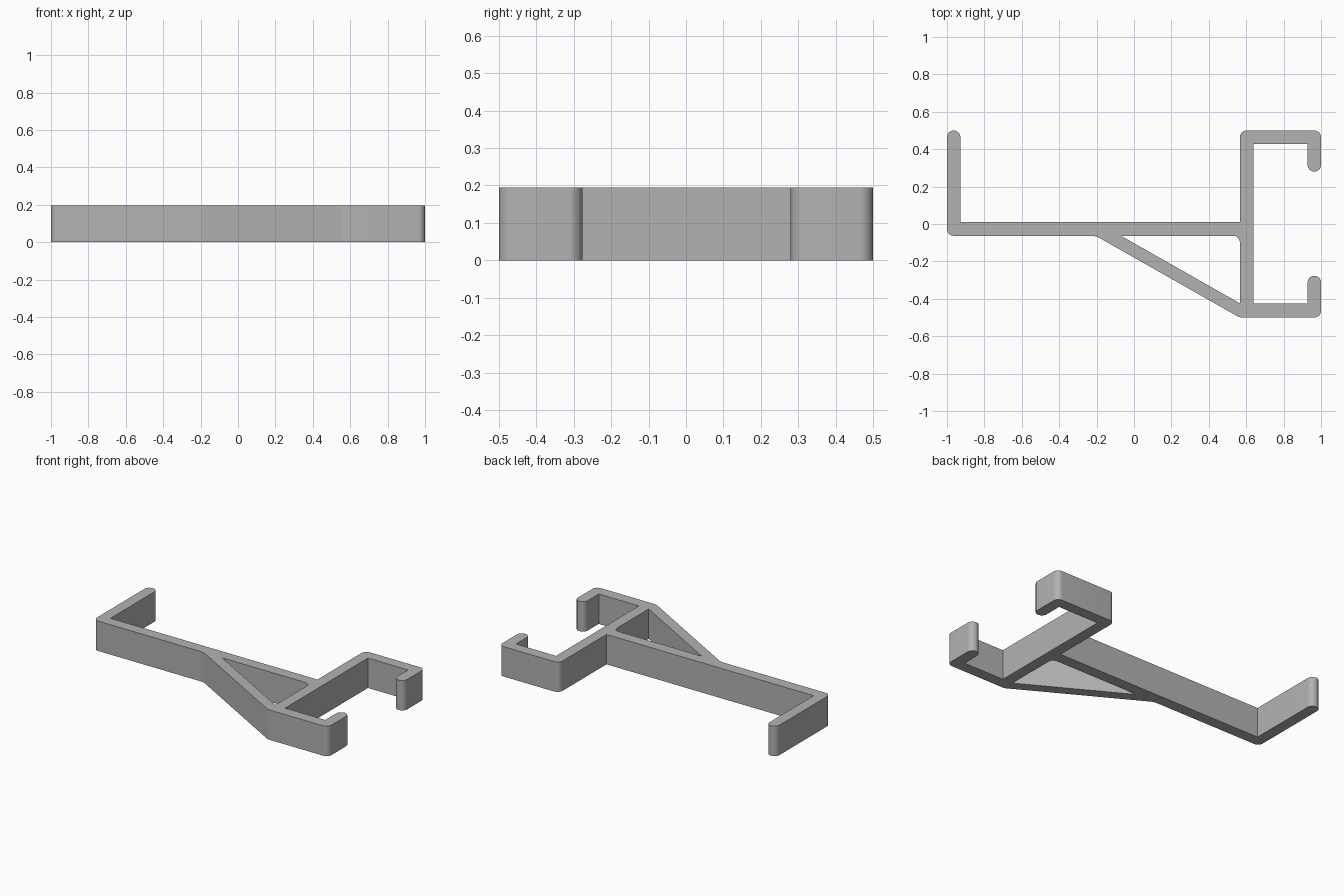
import bpy
from math import radians, tan
from mathutils import Vector

cube = bpy.data.objects.get("Cube")
if cube:
    bpy.data.objects.remove(cube, do_unlink=True)

HEIGHT = 0.195
TIP = 0.0359  # radius of the rounded hook ends

# Corners as (x, y, fillet radius)
clip_outline = [
    (-1, -0.063, 0.036), (-0.205, -0.063, 0.1), (0.565, -0.5, 0.06),
    (1, -0.5, 0.036), (1, -0.277, TIP), (0.928, -0.277, TIP),
    (0.928, -0.426, 0), (0.638, -0.426, 0), (0.638, 0.428, 0),
    (0.928, 0.428, 0), (0.928, 0.28, TIP), (1, 0.28, TIP),
    (1, 0.5, 0.036), (0.566, 0.5, 0.036), (0.566, 0.011, 0),
    (-0.928, 0.011, 0), (-0.928, 0.5, TIP), (-1, 0.5, TIP),
]
brace_opening = [(-0.07, -0.063, 0), (0.566, -0.424, 0), (0.566, -0.063, 0.036)]


def rounded(corners, steps=8):
    """Replace each corner that has a radius with a circular fillet."""
    points = []
    for i, (x, y, radius) in enumerate(corners):
        here = Vector((x, y))
        if not radius:
            points.append(here)
            continue
        before = (Vector(corners[i - 1][:2]) - here).normalized()
        after = (Vector(corners[(i + 1) % len(corners)][:2]) - here).normalized()
        half = before.angle(after) / 2
        start = here + before * radius / tan(half)
        end = here + after * radius / tan(half)
        centre = here + (before + after).normalized() * ((start - here).length_squared + radius ** 2) ** 0.5
        for k in range(steps + 1):
            arm = (start - centre).lerp(end - centre, k / steps)
            points.append(centre + arm.normalized() * radius)
    return points


# Flat profile with the triangular opening, extruded to a solid
curve = bpy.data.curves.new("hook_bracket", "CURVE")
curve.dimensions = "2D"
curve.fill_mode = "BOTH"
curve.extrude = HEIGHT / 2
for corners in (clip_outline, brace_opening):
    points = rounded(corners)
    spline = curve.splines.new("POLY")
    spline.points.add(len(points) - 1)
    for target, p in zip(spline.points, points):
        target.co = (p.x, p.y, 0, 1)
    spline.use_cyclic_u = True

bracket = bpy.data.objects.new("hook_bracket", curve)
bpy.context.collection.objects.link(bracket)
bracket.location.z = HEIGHT / 2
bpy.ops.object.select_all(action="DESELECT")
bracket.select_set(True)
bpy.context.view_layer.objects.active = bracket
bpy.ops.object.convert(target="MESH")
bracket = bpy.context.object

# Weld the caps to the walls
bpy.ops.object.mode_set(mode="EDIT")
bpy.ops.mesh.select_all(action="SELECT")
bpy.ops.mesh.remove_doubles(threshold=0.0001)
bpy.ops.mesh.normals_make_consistent(inside=False)
bpy.ops.object.mode_set(mode="OBJECT")
bpy.ops.object.shade_smooth_by_angle(angle=radians(25))

# Plain grey plastic
grey = bpy.data.materials.new("grey plastic")
grey.use_nodes = True
colour = (0.45, 0.45, 0.45, 1)
grey.diffuse_color = colour
grey.node_tree.nodes["Principled BSDF"].inputs["Base Color"].default_value = colour
bracket.data.materials.clear()
bracket.data.materials.append(grey)
